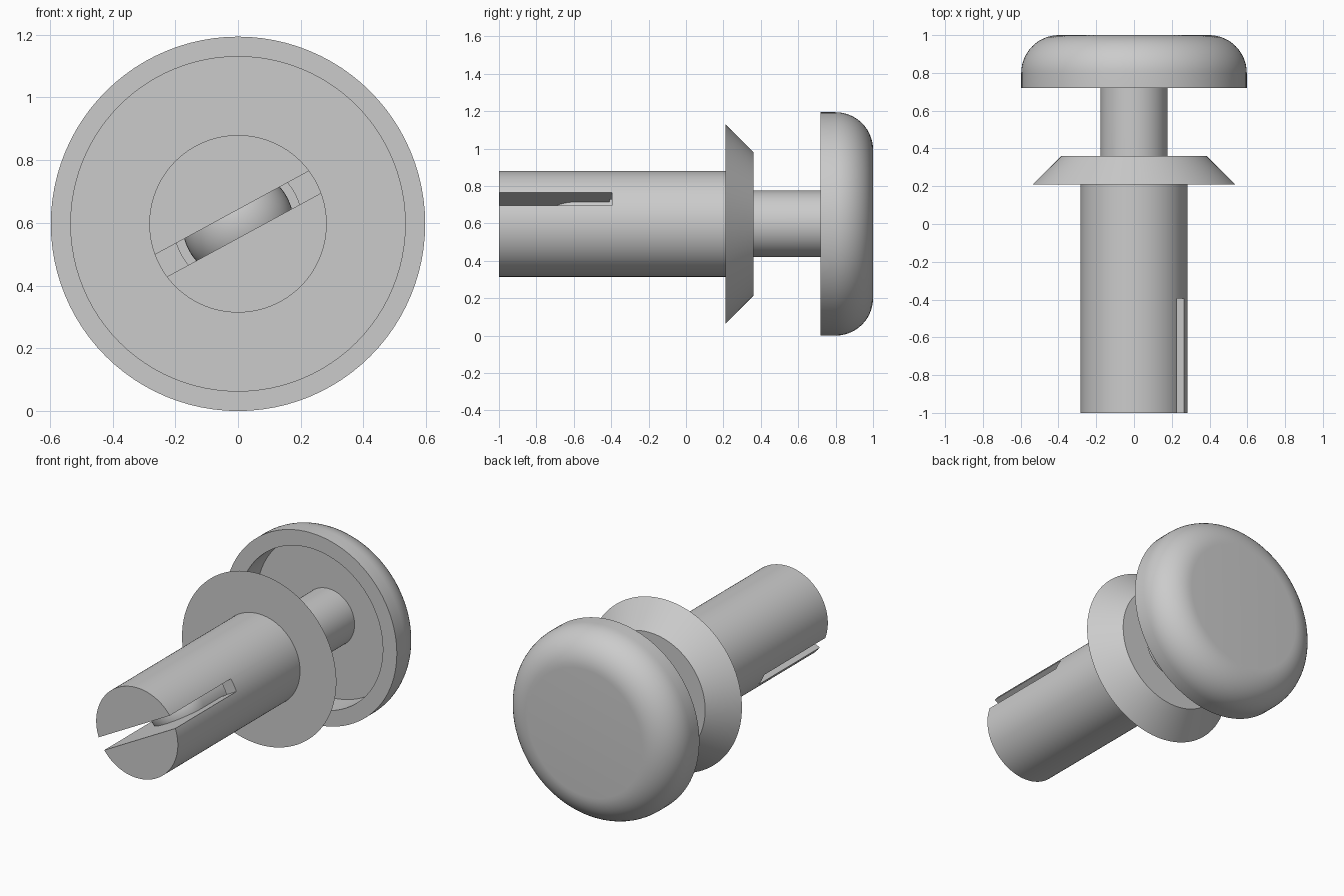
import bpy
import bmesh
import math

AXIS_Z = 0.597
SEGMENTS = 96

if "Cube" in bpy.data.objects:
    bpy.data.objects.remove(bpy.data.objects["Cube"], do_unlink=True)

grey = bpy.data.materials.new("plain grey")
grey.use_nodes = True
grey.diffuse_color = (0.6, 0.6, 0.6, 1)
grey.node_tree.nodes["Principled BSDF"].inputs["Base Color"].default_value = (0.6, 0.6, 0.6, 1)


def arc(centre_r, centre_y, radius, start, end, steps=14):
    """Points (radius, y) along an arc, angles in degrees."""
    angles = [math.radians(start + (end - start) * i / steps) for i in range(steps + 1)]
    return [(centre_r + radius * math.cos(a), centre_y + radius * math.sin(a)) for a in angles]


def lathe(name, profile):
    """Spin a (radius, y) profile around the long axis."""
    bm = bmesh.new()
    verts = [bm.verts.new((max(r, 0), y, 0)) for r, y in profile]
    edges = [bm.edges.new(pair) for pair in zip(verts, verts[1:])]
    bmesh.ops.spin(bm, geom=verts + edges, cent=(0, 0, 0), axis=(0, 1, 0),
                   angle=math.tau, steps=SEGMENTS)
    bmesh.ops.remove_doubles(bm, verts=bm.verts, dist=0.0001)
    bmesh.ops.recalc_face_normals(bm, faces=bm.faces)
    mesh = bpy.data.meshes.new(name)
    bm.to_mesh(mesh)
    bm.free()
    mesh.materials.append(grey)
    obj = bpy.data.objects.new(name, mesh)
    obj.location.z = AXIS_Z
    bpy.context.collection.objects.link(obj)
    return obj


def activate(obj):
    bpy.ops.object.select_all(action='DESELECT')
    obj.select_set(True)
    bpy.context.view_layer.objects.active = obj


# Barrel with its tapered flange and the bore for the pin
barrel = lathe("barrel_and_flange", [
    (0, -1), (0.283, -1), (0.283, 0.21), (0.535, 0.21), (0.385, 0.36),
    (0.205, 0.36), (0.205, -0.41), (0, -0.41)])

# Tilted slot across the barrel's front end
bpy.ops.mesh.primitive_cube_add(size=1, location=(0, -0.795, AXIS_Z),
                                rotation=(0, math.radians(-28.5), 0))
cutter = bpy.context.object
cutter.name = "slot_cutter"
cutter.scale = (0.8, 0.8, 0.08)
cutter.hide_render = True
slot = barrel.modifiers.new("slot", 'BOOLEAN')
slot.operation = 'DIFFERENCE'
slot.solver = 'EXACT'
slot.object = cutter
activate(barrel)
bpy.ops.object.modifier_apply(modifier=slot.name)
bpy.data.objects.remove(cutter, do_unlink=True)

# Round-nosed pin running from the slot back into the cap
pin = lathe("pin", arc(0, -0.58, 0.178, -90, 0) + [(0.178, 0.92), (0, 0.92)])

# Rounded cap, hollow on the front
cap = lathe("cap", [(0, 0.9), (0.5, 0.9), (0.5, 0.72), (0.597, 0.72)]
            + arc(0.397, 0.8, 0.2, 0, 90) + [(0, 1)])

for part in (barrel, pin, cap):
    activate(part)
    bpy.ops.object.shade_smooth_by_angle(angle=math.radians(30))
